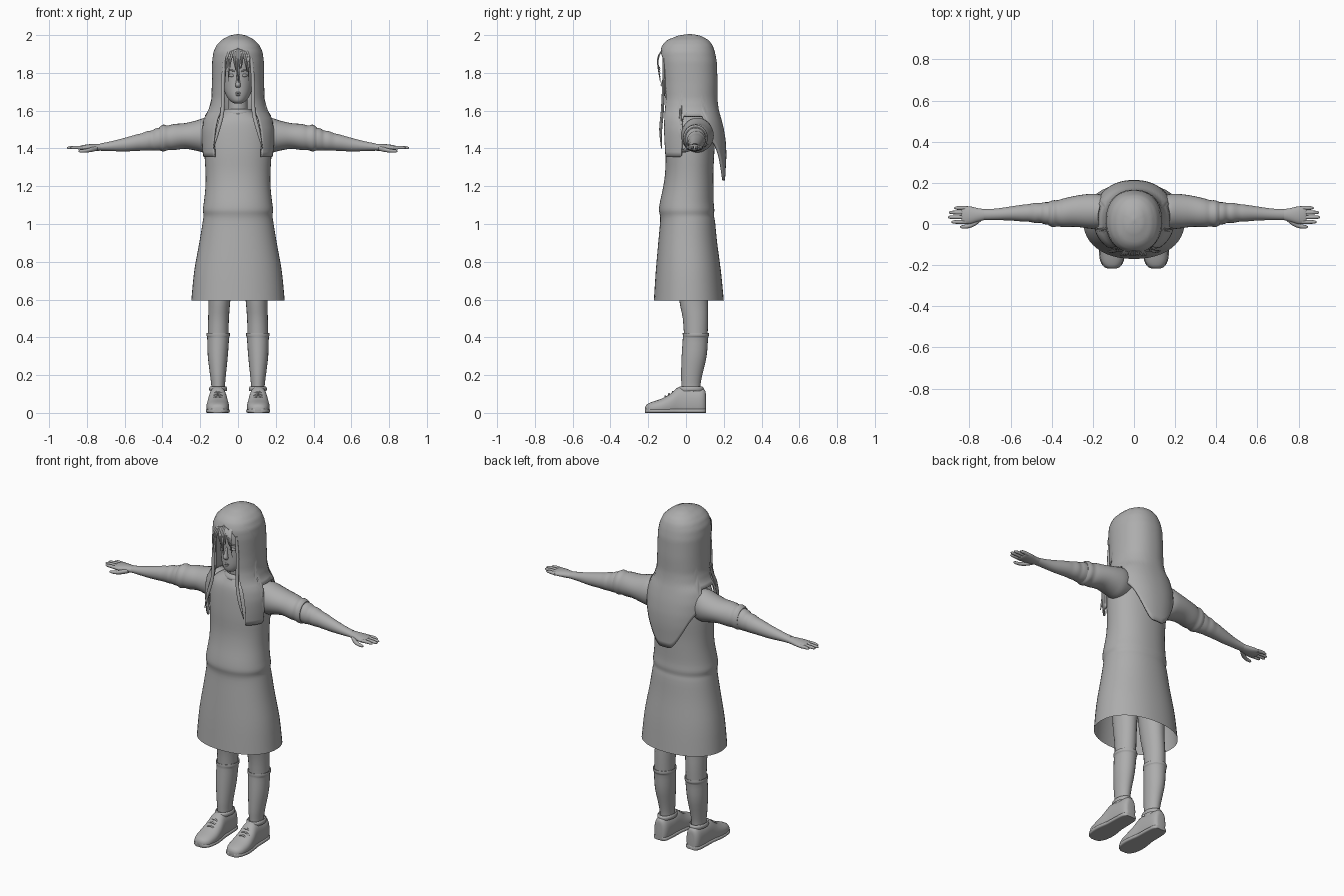
import bpy, bmesh, math, random

random.seed(4)
grey = bpy.data.materials.new("plain grey")
grey.diffuse_color = (0.42, 0.42, 0.42, 1)


def finish(name, bm, mirror=False, thickness=0):
    bmesh.ops.remove_doubles(bm, verts=bm.verts, dist=0.0002)
    bmesh.ops.recalc_face_normals(bm, faces=bm.faces)
    me = bpy.data.meshes.new(name)
    bm.to_mesh(me)
    bm.free()
    me.materials.append(grey)
    for p in me.polygons:
        p.use_smooth = True
    me.set_sharp_from_angle(angle=math.radians(50))
    ob = bpy.data.objects.new(name, me)
    bpy.context.collection.objects.link(ob)
    if thickness:
        m = ob.modifiers.new("thickness", 'SOLIDIFY')
        m.thickness, m.offset = thickness, 0
    if mirror:
        ob.modifiers.new("mirror", 'MIRROR')
    return ob


def spline(a, b, c, d, t):
    return 0.5 * (2*b + (c - a)*t + (2*a - 5*b + 4*c - d)*t*t + (3*b - a - 3*c + d)*t**3)


def loft(name, keys, axis='z', n=24, steps=3, caps=(True, True), power=1.0, floor=None, mirror=False):
    """Elliptical rings; key = (position on axis, centre 1, centre 2, radius 1, radius 2)."""
    k = [keys[0]] + list(keys) + [keys[-1]]
    rows = [[spline(*q, s / steps) for q in zip(*k[i:i + 4])]
            for i in range(len(keys) - 1) for s in range(steps)] + [list(keys[-1])]
    bm = bmesh.new()
    rings = []
    for t, c1, c2, r1, r2 in rows:
        ring = []
        for j in range(n):
            a = 2 * math.pi * j / n
            co, si = math.cos(a), math.sin(a)
            u = c1 + r1 * math.copysign(abs(co)**power, co)
            v = c2 + r2 * math.copysign(abs(si)**power, si)
            p = {'z': (u, v, t), 'x': (t, u, v), 'y': (u, t, v)}[axis]
            if floor is not None:
                p = (p[0], p[1], max(p[2], floor))
            ring.append(bm.verts.new(p))
        rings.append(ring)
    for A, B in zip(rings, rings[1:]):
        for j in range(n):
            bm.faces.new((A[j], A[(j+1) % n], B[(j+1) % n], B[j]))
    if caps[0]:
        bm.faces.new(rings[0])
    if caps[1]:
        bm.faces.new(rings[-1])
    return finish(name, bm, mirror)


def body(keys):
    """(z, half width, front y, back y) to loft keys."""
    return [(z, 0, (f + b) / 2, w, (b - f) / 2) for z, w, f, b in keys]


# dress, open at the hem
loft("dress", body([(1.61, .066, -.055, .085), (1.595, .078, -.065, .095), (1.575, .115, -.075, .115),
     (1.54, .16, -.09, .135), (1.48, .178, -.10, .15), (1.38, .178, -.108, .15), (1.28, .172, -.11, .145),
     (1.2, .172, -.12, .145), (1.12, .18, -.137, .146), (1.075, .186, -.143, .15), (1.045, .182, -.138, .148),
     (1.01, .187, -.137, .154), (.9, .205, -.147, .165), (.75, .232, -.16, .185), (.595, .247, -.17, .2)]),
     n=48, caps=(False, False), power=.92)
loft("collar", body([(1.575, .08, -.068, .098), (1.59, .083, -.072, .1), (1.61, .072, -.06, .09)]), caps=(False, False))

# head and neck
loft("neck", [(1.56, 0, .02, .055, .055), (1.64, 0, .015, .05, .052), (1.7, 0, .02, .05, .055)])
loft("head", body([(1.638, .018, -.085, -.03), (1.65, .04, -.105, 0), (1.685, .065, -.112, .05), (1.74, .082, -.112, .1),
     (1.8, .092, -.112, .125), (1.87, .094, -.112, .13), (1.92, .08, -.09, .11), (1.955, .04, -.04, .06)]), n=32)
loft("nose", [(1.795, 0, -.106, .007, .008), (1.76, 0, -.112, .009, .014), (1.735, 0, -.116, .014, .018),
     (1.722, 0, -.11, .011, .01)], n=12)
for nm, z, r in (("upper_lip", 1.694, .022), ("lower_lip", 1.683, .018)):
    loft(nm, [(-r, -.104, z, .003, .002), (0, -.108, z, .009, .006), (r, -.104, z, .003, .002)], 'x', 10)
loft("eye", [(.018, -.103, 1.785, .003, .002), (.034, -.101, 1.787, .009, .009), (.052, -.094, 1.786, .003, .002)],
     'x', 12, mirror=True)
loft("eyebrow", [(.014, -.108, 1.806, .004, .003), (.035, -.104, 1.814, .006, .005), (.06, -.09, 1.808, .003, .002)],
     'x', 10, mirror=True)

# long hair: a sheet around the head, open over the face and notched over the shoulders
HAIR = [(2.0, 0, .02, .02), (1.993, .04, -.035, .07), (1.97, .083, -.095, .115), (1.945, .108, -.12, .135),
        (1.91, .124, -.133, .147), (1.86, .131, -.133, .157), (1.75, .132, -.125, .161), (1.66, .135, -.122, .16),
        (1.6, .15, -.13, .168), (1.56, .178, -.135, .18), (1.5, .192, -.142, .195), (1.43, .191, -.143, .206),
        (1.36, .186, -.14, .208), (1.22, .16, -.13, .2)]


def hair_ring(z):
    for a, b in zip(HAIR, HAIR[1:]):
        if z >= b[0]:
            t = (a[0] - z) / (a[0] - b[0])
            return [p + (q - p) * t for p, q in zip(a, b)]
    return HAIR[-1]


def smooth(a, b, x):
    x = min(1, max(0, (x - a) / (b - a)))
    return x * x * (3 - 2 * x)


def hair_bottom(deg):
    d = min(deg, 360 - deg)
    if d < 95:
        return 1.355 + .215 * smooth(70, 80, d)
    return 1.57 - .13 * smooth(112, 124, d) - .21 * smooth(120, 172, d)


def opening(z):
    arch = math.sqrt(min(1, max(0, (1.925 - z) / .07)))
    return math.radians(33 * arch + 6 * smooth(1.65, 1.38, z) if z > 1.65 else 33 + 6 * (1 - smooth(1.38, 1.65, z)))


bm = bmesh.new()
COLS, ROWS = 90, 40
grid = []
for i in range(COLS + 1):
    u = i / COLS
    zb = hair_bottom(36 + 288 * u)
    col = []
    for j in range(ROWS + 1):
        z = 2 - (2 - zb) * (j / ROWS) ** 1.7
        a0 = math.radians(0) if z > 1.925 else opening(z) if z < 1.65 else \
            math.radians(33) * math.sqrt(min(1, (1.925 - z) / .07))
        a = a0 + u * (2 * math.pi - 2 * a0)
        _, w, f, b = hair_ring(z)
        s, c = math.sin(a), -math.cos(a)
        col.append(bm.verts.new((w * math.copysign(abs(s)**.9, s),
                                 (f + b) / 2 + (b - f) / 2 * math.copysign(abs(c)**.9, c), z)))
    grid.append(col)
for A, B in zip(grid, grid[1:]):
    for j in range(ROWS):
        bm.faces.new((A[j], B[j], B[j+1], A[j+1]))
finish("long_hair", bm, thickness=.012)

# loose fringe strands and side locks
for i in range(11):
    x = -.06 + .012 * i
    d, low = random.uniform(-.015, .015), random.uniform(1.74, 1.83)
    loft("fringe_strand", [(1.93, x*.6, -.118, .006, .005), (1.895, x*.9, -.142, .007, .005),
         (1.85, x + d*.5, -.15, .005, .004), (low, x + d, -.136, .001, .001)], n=6)
for s in (-1, 1):
    loft("side_lock", [(1.88, s*.07, -.118, .008, .006), (1.75, s*.08, -.118, .01, .008),
         (1.6, s*.082, -.125, .01, .008), (1.5, s*.105, -.134, .01, .008), (1.4, s*.13, -.13, .002, .002)], n=8)

# arms: wide sleeve, wrinkled tight lower sleeve
loft("upper_sleeve", [(.1, .055, 1.475, .07, .08), (.17, .06, 1.47, .085, .092), (.22, .062, 1.468, .084, .08),
     (.28, .062, 1.466, .076, .068), (.34, .055, 1.46, .07, .069), (.37, .052, 1.456, .064, .065),
     (.395, .05, 1.455, .065, .071), (.415, .05, 1.452, .057, .062)], 'x', 28, mirror=True)
loft("forearm", [(.38, .05, 1.452, .055, .06), (.43, .052, 1.448, .054, .06), (.455, .054, 1.442, .048, .053),
     (.48, .054, 1.44, .049, .052), (.51, .054, 1.434, .043, .046), (.54, .053, 1.43, .041, .043),
     (.6, .051, 1.42, .034, .036), (.67, .047, 1.412, .028, .026), (.73, .046, 1.407, .026, .019)],
     'x', 24, mirror=True)

# hands
loft("palm", [(.72, .046, 1.407, .025, .018), (.76, .044, 1.405, .033, .019), (.8, .043, 1.404, .043, .017),
     (.832, .043, 1.403, .042, .012), (.84, .043, 1.403, .036, .007)], 'x', 20, mirror=True)
for nm, y, tip in (("index_finger", .010, .888), ("middle_finger", .033, .905),
                   ("ring_finger", .056, .9), ("little_finger", .078, .875)):
    loft(nm, [(.815, y, 1.403, .010, .010), (.85, y, 1.405, .0095, .0095), (tip - .012, y, 1.404, .008, .008),
         (tip, y, 1.403, .003, .003)], 'x', 10, mirror=True)
loft("thumb", [(.745, .025, 1.4, .012, .012), (.775, .004, 1.394, .014, .013), (.805, -.01, 1.388, .011, .010),
     (.835, -.014, 1.386, .008, .008), (.845, -.014, 1.386, .003, .003)], 'x', 10, mirror=True)

# legs and knee socks
loft("leg", [(.95, .085, .03, .08, .085), (.75, .092, .035, .068, .082), (.6, .098, .04, .058, .076),
     (.5, .103, .05, .055, .067), (.4, .105, .052, .054, .062)], mirror=True)
loft("knee_sock", [(.42, .105, .052, .056, .064), (.424, .105, .052, .061, .069), (.408, .105, .052, .062, .069),
     (.395, .105, .05, .058, .067), (.3, .107, .043, .053, .066), (.2, .106, .03, .042, .056),
     (.14, .105, .026, .036, .05), (.07, .105, .026, .036, .05)], mirror=True)

# shoes with flat soles and laces
SHOE = [(-.216, .03, .018), (-.207, .045, .036), (-.18, .058, .053), (-.13, .075, .06), (-.08, .103, .056),
        (-.035, .138, .049), (.03, .13, .047), (.08, .13, .043), (.1, .12, .032), (.105, .1, .02)]
loft("shoe", [(y, .107, h * .4, w, h * .6) for y, h, w in SHOE], 'y', 28, power=.85, floor=.006, mirror=True)
loft("sole", [(y, .107, .01, w + .004, .012) for y, h, w in SHOE], 'y', 20, power=.5, floor=0, mirror=True)
loft("shoe_collar", [(.115, .105, .026, .046, .066), (.13, .105, .026, .048, .068), (.14, .105, .026, .042, .06)],
     caps=(False, False), mirror=True)
for y, z in ((-.07, .112), (-.09, .1), (-.11, .088)):
    loft("lace", [(.075, y, z - .014, .004, .004), (.107, y, z, .005, .005), (.139, y, z - .014, .004, .004)],
         'x', 8, mirror=True)
